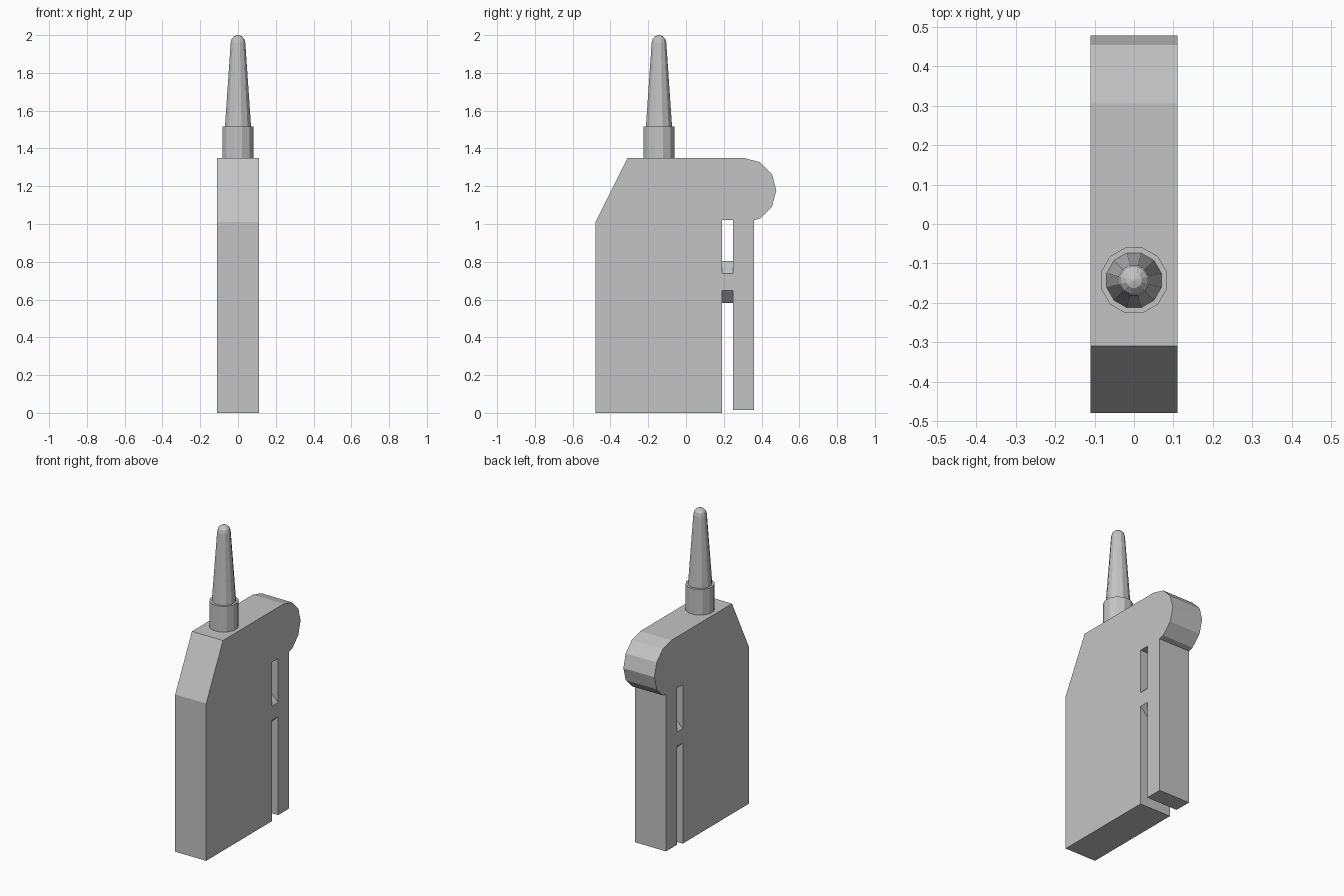
import bpy, bmesh, math
from mathutils import Vector

cube = bpy.data.objects.get("Cube")
if cube:
    bpy.data.objects.remove(cube, do_unlink=True)

grey = bpy.data.materials.new("plain grey")
grey.use_nodes = True
colour = (0.55, 0.55, 0.55, 1)
grey.diffuse_color = colour
grey.node_tree.nodes["Principled BSDF"].inputs["Base Color"].default_value = colour

HALF_WIDTH = 0.11


def finish(name, bm):
    bmesh.ops.recalc_face_normals(bm, faces=bm.faces)
    mesh = bpy.data.meshes.new(name)
    bm.to_mesh(mesh)
    bm.free()
    mesh.materials.append(grey)
    obj = bpy.data.objects.new(name, mesh)
    bpy.context.collection.objects.link(obj)
    return obj


def prism(name, outline, start, direction):
    """Extrude a closed outline of 3D points along a direction."""
    bm = bmesh.new()
    face = bm.faces.new([bm.verts.new(Vector(p) + Vector(start)) for p in outline])
    result = bmesh.ops.extrude_face_region(bm, geom=[face], use_keep_orig=True)
    moved = [v for v in result["geom"] if isinstance(v, bmesh.types.BMVert)]
    bmesh.ops.translate(bm, verts=moved, vec=direction)
    return finish(name, bm)


def turned(name, profile, y, sides=12):
    """Turn a (radius, height) profile, with flat sides facing the axes."""
    bm = bmesh.new()
    rings = []
    for r, z in profile:
        ring = []
        for i in range(sides):
            a = math.tau * (i + 0.5) / sides
            ring.append(bm.verts.new((r * math.cos(a), y + r * math.sin(a), z)))
        rings.append(ring)
    for low, high in zip(rings, rings[1:]):
        for i in range(sides):
            j = (i + 1) % sides
            bm.faces.new((low[i], low[j], high[j], high[i]))
    bm.faces.new(rings[0])
    bm.faces.new(rings[-1])
    return finish(name, bm)


# Body with sloped front corner and rounded overhanging head
round_head = []
for i in range(6):
    a = math.radians(90 - 30 * i)
    round_head.append((0.306 + 0.172 * math.cos(a), 1.178 + 0.172 * math.sin(a)))
side = [(-0.48, 0), (-0.48, 1.01), (-0.31, 1.35)] + round_head
side += [(0.36, 1.02), (0.19, 1.02), (0.19, 0)]
prism("body", [(0, y, z) for y, z in side], (-HALF_WIDTH, 0, 0), (2 * HALF_WIDTH, 0, 0))

# Hinged plate hanging behind the body
plate = [(0.25, 0.015), (0.36, 0.015), (0.36, 1.022), (0.25, 1.022)]
prism("rear_plate", [(0, y, z) for y, z in plate], (-HALF_WIDTH, 0, 0), (2 * HALF_WIDTH, 0, 0))

# Octagonal pin bridging the gap
pin = []
for i in range(8):
    a = math.tau * (i + 0.5) / 8
    r = HALF_WIDTH / math.cos(math.pi / 8)
    pin.append((r * math.cos(a), 0, 0.693 + r * math.sin(a)))
prism("pin", pin, (0, 0.18, 0), (0, 0.08, 0))

# Antenna collar and tapered antenna with a rounded tip
turned("antenna_collar", [(0.086, 1.34), (0.086, 1.515)], -0.143)
tip = [(0.04 * math.cos(math.radians(a)), 1.96 + 0.04 * math.sin(math.radians(a)))
       for a in (0, 30, 60, 87)]
turned("antenna", [(0.072, 1.51)] + tip, -0.143)
